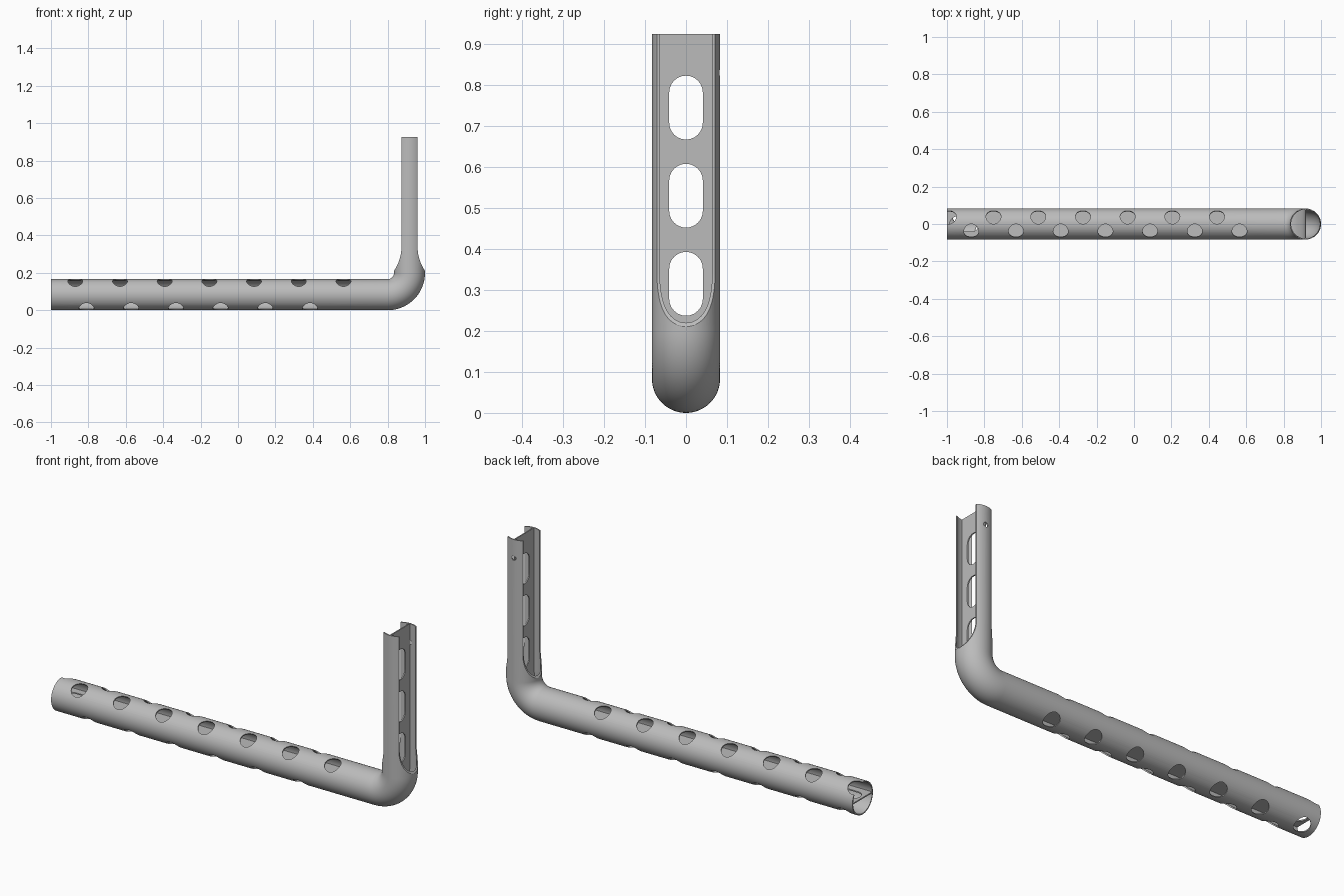
import bpy, bmesh, math
from mathutils import Vector, Matrix

if "Cube" in bpy.data.objects:
    bpy.data.objects.remove(bpy.data.objects["Cube"])

R, WALL, AXIS, TOP, BEND = 0.083, 0.006, 0.917, 0.925, 0.117
STEPS, SIDES = 20, 64

steel = bpy.data.materials.new("grey_steel")
steel.use_nodes = True
grey = (0.5, 0.5, 0.5, 1)
steel.diffuse_color = grey
steel.node_tree.nodes["Principled BSDF"].inputs["Base Color"].default_value = grey


def make_object(name, bm):
    bmesh.ops.recalc_face_normals(bm, faces=bm.faces)
    mesh = bpy.data.meshes.new(name)
    bm.to_mesh(mesh)
    bm.free()
    obj = bpy.data.objects.new(name, mesh)
    bpy.context.collection.objects.link(obj)
    mesh.materials.append(steel)
    return obj


# Centreline stations: (point, in-plane normal)
stations = [(Vector((-1, 0, R)), Vector((0, 0, 1)))]
for i in range(STEPS + 1):
    a = math.pi / 2 * i / STEPS
    n = Vector((-math.sin(a), 0, math.cos(a)))
    stations.append((Vector((AXIS - BEND, 0, R + BEND)) - n * BEND, n))
stations.append((Vector((AXIS, 0, TOP)), Vector((-1, 0, 0))))


def sweep(name, loops):
    """Sweep one loop (solid) or an outer and inner loop (hollow) along the L."""
    bm = bmesh.new()
    ends = []
    for loop in loops:
        rings = [[bm.verts.new(p + Vector((0, y, 0)) + n * h) for y, h in loop]
                 for p, n in stations]
        count = len(loop)
        for a, b in zip(rings, rings[1:]):
            for k in range(count):
                m = (k + 1) % count
                bm.faces.new((a[k], a[m], b[m], b[k]))
        ends.append((rings[0], rings[-1]))
    for e in (0, 1):
        if len(loops) == 1:
            bm.faces.new(ends[0][e])
        else:
            o, i = ends[0][e], ends[1][e]
            for k in range(len(o)):
                m = (k + 1) % len(o)
                bm.faces.new((o[k], o[m], i[m], i[k]))
    return make_object(name, bm)


def circle(r):
    return [(r * math.cos(2 * math.pi * k / SIDES), r * math.sin(2 * math.pi * k / SIDES))
            for k in range(SIDES)]


def drill(bm, centre, direction, radius, depth):
    rot = direction.to_track_quat('Z', 'Y').to_matrix().to_4x4()
    bmesh.ops.create_cone(bm, cap_ends=True, segments=32, radius1=radius, radius2=radius,
                          depth=depth, matrix=Matrix.Translation(centre) @ rot)


def prism(bm, points, shift):
    face = bm.faces.new([bm.verts.new(p) for p in points])
    new = bmesh.ops.extrude_face_region(bm, geom=[face])["geom"]
    bmesh.ops.translate(bm, vec=shift, verts=[v for v in new if isinstance(v, bmesh.types.BMVert)])


def cut(target, cutter):
    cutter.hide_render = True
    mod = target.modifiers.new("cut", 'BOOLEAN')
    mod.operation, mod.solver, mod.object = 'DIFFERENCE', 'EXACT', cutter
    bpy.context.view_layer.update()
    mesh = bpy.data.meshes.new_from_object(target.evaluated_get(bpy.context.evaluated_depsgraph_get()))
    target.modifiers.clear()
    target.data = mesh
    bpy.data.objects.remove(cutter)


# Bent tube and the web dividing it
tube = sweep("bent_tube", [circle(R), circle(R - WALL)])
w, t = R - WALL / 2, WALL / 2
web = sweep("centre_web", [[(-w, -t), (w, -t), (w, t), (-w, t)]])

# Four staggered rows of round holes along the arm
bm = bmesh.new()
rows = [(-0.99, 29, 7), (-0.93, 151, 7), (-0.87, -29, 7), (-0.81, -151, 6)]
for start, angle, count in rows:
    a = math.radians(angle)
    d = Vector((0, math.sin(a), math.cos(a)))
    for k in range(count):
        drill(bm, Vector((start + 0.239 * k, 0, R)) + d * 0.08, d, 0.04, 0.1)

# Screw hole in the back of the upright
drill(bm, Vector((AXIS, R, 0.83)), Vector((0, 1, 0)), 0.012, 0.06)

# Flared side openings that leave two curved flanges on the upright
for side in (-1, 1):
    profile = [(0.2, 1.0), (0.043, 1.0)]
    for k in range(13):
        drop = 0.15 * k / 12
        profile.append((0.043 + 0.23 - math.sqrt(0.23 ** 2 - drop ** 2), 0.34 - drop))
    profile.append((0.2, 0.19))
    prism(bm, [Vector((AXIS + side * x, -0.12, z)) for x, z in profile], Vector((0, 0.24, 0)))
cut(tube, make_object("tube_cutter", bm))

# Long slots through the web
bm = bmesh.new()


def slot_outline(half_length, r):
    pts = []
    for k in range(26):
        a = math.pi * (k if k < 13 else k - 1) / 12
        pts.append((r * math.cos(a), r * math.sin(a) + (half_length - r) * (1 if k < 13 else -1)))
    return pts


outline = slot_outline(0.078, 0.041)
for z in (0.315, 0.53, 0.745):
    prism(bm, [Vector((AXIS - 0.03, u, z + v)) for u, v in outline], Vector((0.06, 0, 0)))
prism(bm, [Vector((-0.907 + v, u, R - 0.03)) for u, v in outline], Vector((0, 0, 0.06)))
cut(web, make_object("web_cutter", bm))

# Smooth shading with sharp cut edges
bpy.ops.object.select_all(action='DESELECT')
for obj in (tube, web):
    obj.select_set(True)
bpy.context.view_layer.objects.active = tube
bpy.ops.object.shade_smooth_by_angle(angle=math.radians(30))
